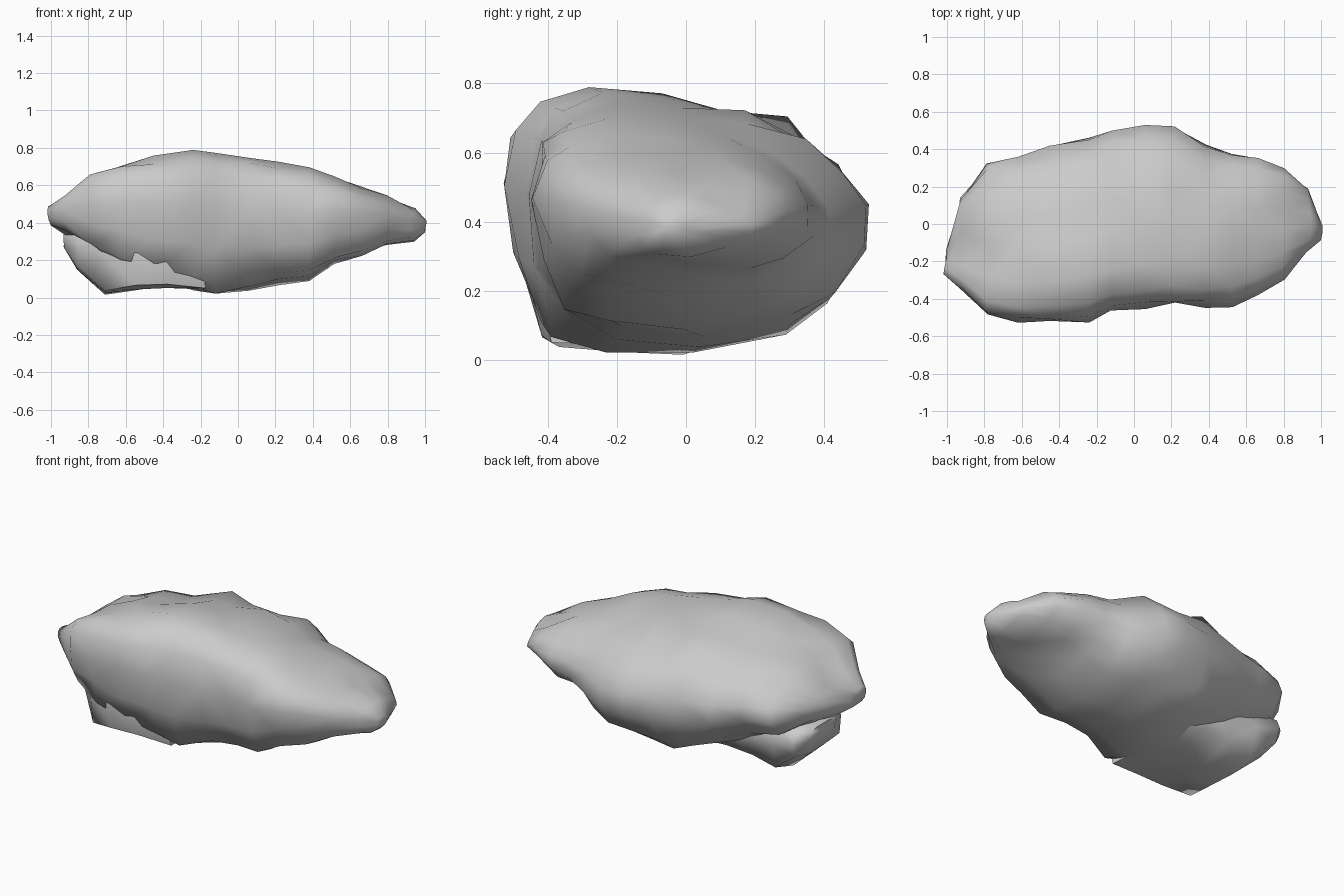
import bpy
import bmesh
from mathutils import Vector, noise

cube = bpy.data.objects.get("Cube")
if cube:
    bpy.data.objects.remove(cube, do_unlink=True)

# One stone colour
stone = bpy.data.materials.new("pale_grey_stone")
stone.use_nodes = True
grey = (0.6, 0.6, 0.6, 1)
stone.diffuse_color = grey
stone.node_tree.nodes["Principled BSDF"].inputs["Base Color"].default_value = grey

# Cross-section as fractions of width (front to back) and height
boulder_section = [
    (0, .62), (.03, .84), (.1, .95), (.24, 1), (.45, .98), (.63, .94),
    (.8, .86), (.92, .73), (.99, .58), (.99, .4), (.89, .2), (.77, .08),
    (.5, 0), (.25, .02), (.1, .09), (.03, .33)]
lobe_section = [
    (0, .55), (.04, .85), (.3, 1), (.7, 1), (.95, .85), (1, .55),
    (.93, .15), (.65, 0), (.35, 0), (.06, .06)]

# Stations along the length: x, front, back, bottom, top
boulder_stations = [
    (-1, -.26, -.14, .38, .48),
    (-.92, -.34, .14, .34, .55),
    (-.78, -.48, .32, .26, .66),
    (-.62, -.53, .37, .17, .72),
    (-.45, -.54, .42, .09, .75),
    (-.24, -.52, .48, .05, .78),
    (-.12, -.48, .52, .01, .77),
    (.06, -.45, .53, .03, .75),
    (.22, -.43, .54, .06, .73),
    (.38, -.44, .42, .09, .69),
    (.52, -.42, .38, .17, .65),
    (.66, -.37, .35, .23, .6),
    (.8, -.29, .3, .27, .55),
    (.94, -.17, .2, .3, .47),
    (1, -.09, 0, .35, .41)]
lobe_stations = [
    (-.93, -.1, .14, .26, .34),
    (-.86, -.27, .22, .15, .35),
    (-.71, -.4, .2, .02, .38),
    (-.55, -.46, .2, .04, .4),
    (-.38, -.46, .2, .05, .38),
    (-.18, -.42, .16, .04, .3)]


def loft(name, stations, section, lump):
    """Skin the section through all stations, then roughen it."""
    bm = bmesh.new()
    rings = []
    for x, front, back, low, high in stations:
        rings.append([bm.verts.new((x, front + u * (back - front),
                                    low + v * (high - low)))
                      for u, v in section])
    count = len(section)
    for a, b in zip(rings, rings[1:]):
        for i in range(count):
            j = (i + 1) % count
            bm.faces.new((a[i], a[j], b[j], b[i]))
    for ring in (rings[0], rings[-1]):
        cap = bm.faces.new(ring)
        bmesh.ops.poke(bm, faces=[cap])
    bmesh.ops.recalc_face_normals(bm, faces=bm.faces)
    bm.normal_update()

    # Chipped, lumpy surface resting on the ground
    for v in bm.verts:
        bump = noise.noise(v.co * 6 + Vector((3, 1, 7)))
        v.co += v.normal * lump * (bump - .1)
        v.co.z = max(v.co.z, 0)
    bmesh.ops.triangulate(bm, faces=bm.faces, quad_method='SHORT_EDGE')

    mesh = bpy.data.meshes.new(name)
    bm.to_mesh(mesh)
    bm.free()
    mesh.materials.append(stone)
    obj = bpy.data.objects.new(name, mesh)
    bpy.context.collection.objects.link(obj)
    bpy.ops.object.select_all(action='DESELECT')
    obj.select_set(True)
    bpy.context.view_layer.objects.active = obj
    bpy.ops.object.shade_smooth_by_angle(angle=1.1)


# Main boulder and the separate lump beneath its right end
loft("boulder", boulder_stations, boulder_section, .045)
loft("lower_lobe", lobe_stations, lobe_section, .02)
